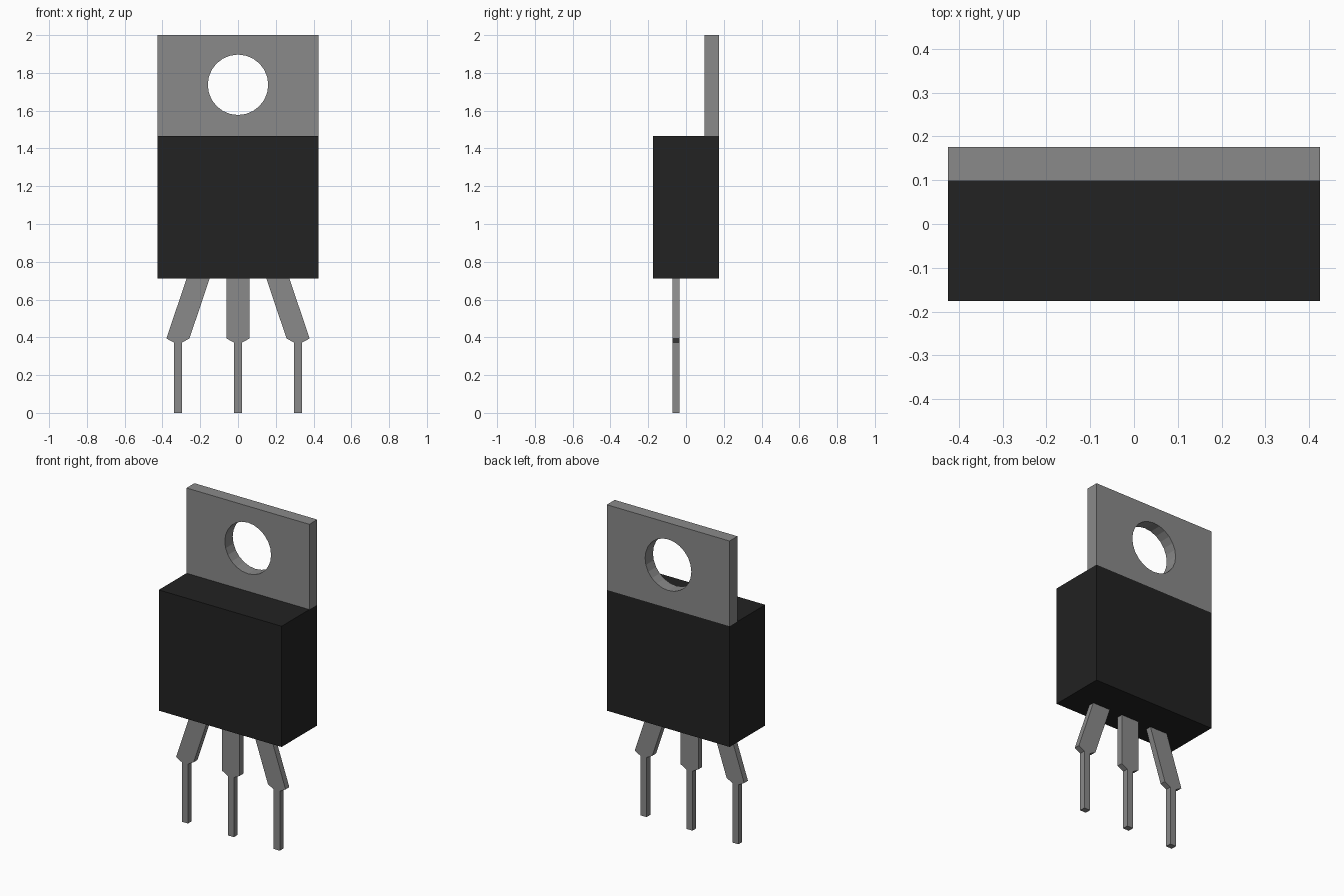
import bpy
import bmesh
import math
from mathutils import Vector

cube = bpy.data.objects.get("Cube")
if cube:
    bpy.data.objects.remove(cube, do_unlink=True)


def make_material(name, value):
    mat = bpy.data.materials.new(name)
    mat.use_nodes = True
    colour = (value, value, value, 1)
    mat.diffuse_color = colour
    mat.node_tree.nodes["Principled BSDF"].inputs["Base Color"].default_value = colour
    return mat


metal = make_material("grey metal", 0.254)
plastic = make_material("black plastic", 0.016)


def plate(name, loops, front, back, mat):
    """Fill xz outlines (later loops are holes) and extrude from front to back."""
    bm = bmesh.new()
    edges = []
    for loop in loops:
        verts = [bm.verts.new((x, front, z)) for x, z in loop]
        edges += [bm.edges.new((a, b)) for a, b in zip(verts, verts[1:] + verts[:1])]
    bmesh.ops.triangle_fill(bm, edges=edges, use_beauty=True, normal=Vector((0, -1, 0)))
    result = bmesh.ops.extrude_face_region(bm, geom=bm.faces[:], use_keep_orig=True)
    moved = [g for g in result["geom"] if isinstance(g, bmesh.types.BMVert)]
    bmesh.ops.translate(bm, verts=moved, vec=(0, back - front, 0))
    bmesh.ops.recalc_face_normals(bm, faces=bm.faces[:])
    mesh = bpy.data.meshes.new(name)
    bm.to_mesh(mesh)
    bm.free()
    mesh.materials.append(mat)
    obj = bpy.data.objects.new(name, mesh)
    bpy.context.collection.objects.link(obj)
    return obj


def rectangle(half_width, low, high):
    return [(-half_width, low), (half_width, low), (half_width, high), (-half_width, high)]


HALF_W, HALF_D = 0.425, 0.176
BODY_LOW, BODY_HIGH = 0.712, 1.467

# Moulded body
plate("body", [rectangle(HALF_W, BODY_LOW, BODY_HIGH)], -HALF_D, HALF_D, plastic)

# Mounting tab with a round hole
SIDES = 24
hole = [(0.16 * math.cos(math.tau * i / SIDES), 1.737 + 0.16 * math.sin(math.tau * i / SIDES))
        for i in range(SIDES)]
plate("mounting_tab", [rectangle(HALF_W, BODY_HIGH, 2), hole], 0.098, HALF_D, metal)


# Leads: wide upper blade, short taper, narrow pin
def lead(name, top_x, pin_x):
    wide, thin = 0.061, 0.021
    outline = [(top_x - wide, BODY_LOW), (pin_x - wide, 0.394), (pin_x - thin, 0.372),
               (pin_x - thin, 0), (pin_x + thin, 0), (pin_x + thin, 0.372),
               (pin_x + wide, 0.394), (top_x + wide, BODY_LOW)]
    plate(name, [outline], -0.071, -0.034, metal)


for name, side in (("right_lead", -1), ("middle_lead", 0), ("left_lead", 1)):
    lead(name, side * 0.211, side * 0.318)
